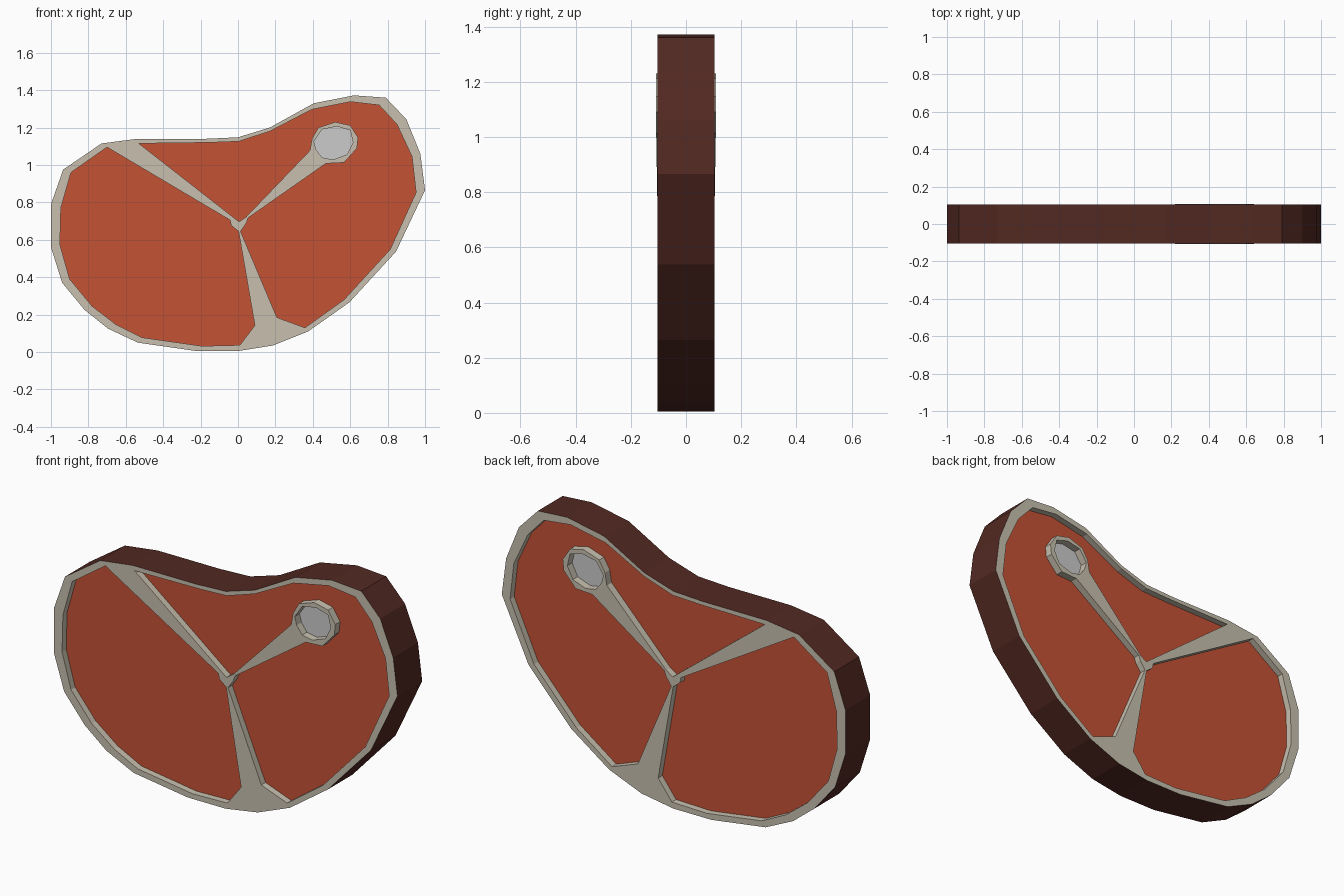
import bpy, bmesh
from mathutils import Vector

if "Cube" in bpy.data.objects:
    bpy.data.objects.remove(bpy.data.objects["Cube"])

HALF = 0.103      # half thickness of the slab
RECESS = 0.035    # depth of the meat below the fat
BONE = Vector((0.515, 1.12))

# Profiles in the x-z plane
outline = [(-1, .79), (-.935, .975), (-.73, 1.115), (-.54, 1.14), (-.175, 1.14),
           (0, 1.148), (.17, 1.2), (.405, 1.33), (.62, 1.372), (.79, 1.36),
           (.90, 1.245), (.975, 1.06), (1, .865), (.845, .537), (.595, .265),
           (.375, .11), (.187, .035), (0, .005), (-.22, .005), (-.535, .05),
           (-.695, .125), (-.82, .225), (-.94, .37), (-1, .56)]
left_meat = [(-.70, 1.095), (-.893, .96), (-.947, .77), (-.952, .575), (-.9, .39),
             (-.78, .245), (-.652, .147), (-.513, .078), (-.193, .032), (.01, .037),
             (.09, .142), (.003, .645), (-.037, .677), (-.042, .705)]
right_meat = [(-.53, 1.115), (-.15, 1.12), (.005, 1.126), (.17, 1.18), (.395, 1.297),
              (.6, 1.338), (.755, 1.32), (.85, 1.217), (.93, 1.045), (.952, .853),
              (.813, .548), (.567, .28), (.358, .13), (.208, .185), (.014, .645),
              (.045, .69), (.055, .718), (.47, 1.008), (.567, 1.013), (.636, 1.09),
              (.642, 1.147), (.6, 1.212), (.52, 1.23), (.43, 1.2), (.396, 1.142),
              (.385, 1.078), (.043, .722), (.005, .697)]
marrow = [(.417, 1.083), (.406, 1.126), (.449, 1.19), (.53, 1.206), (.6, 1.185),
          (.615, 1.12), (.583, 1.056), (.508, 1.029), (.449, 1.04)]

RIND, FAT, MEAT, CORE = range(4)
bm = bmesh.new()


def loop(points, y, lift=0.0):
    """Closed loop of edges at depth y; the bone ring is lifted a little."""
    vs = []
    for x, z in points:
        near = (Vector((x, z)) - BONE).length < 0.17
        vs.append(bm.verts.new((x, y + (lift if near else 0), z)))
    es = [bm.edges.new((vs[i - 1], vs[i])) for i in range(len(vs))]
    return vs, es


def bridge(a, b, mat):
    for i in range(len(a)):
        bm.faces.new((a[i - 1], a[i], b[i], b[i - 1])).material_index = mat


def fill(edges, mat, side):
    res = bmesh.ops.triangle_fill(bm, edges=edges, use_beauty=True, normal=(0, side, 0))
    for f in res["geom"]:
        if isinstance(f, bmesh.types.BMFace):
            f.material_index = mat


rims = []
for side in (-1, 1):
    rim, edges = loop(outline, side * HALF)
    rims.append(rim)
    cap_edges = list(edges)
    # Recessed pockets with fat-coloured walls
    for pts, mat in ((left_meat, MEAT), (right_meat, MEAT), (marrow, CORE)):
        top, top_edges = loop(pts, side * HALF, side * 0.005)
        floor, floor_edges = loop(pts, side * (HALF - RECESS))
        bridge(top, floor, FAT)
        fill(floor_edges, mat, side)
        cap_edges += top_edges
    fill(cap_edges, FAT, side)
bridge(rims[0], rims[1], RIND)
bmesh.ops.recalc_face_normals(bm, faces=bm.faces)

# Split the closed slab into named parts
parts = [("rind", (.085, .022, .016, 1)), ("fat_and_bone", (.58, .53, .43, 1)),
         ("meat", (.56, .085, .035, 1)), ("marrow_core", None)]
for index, (name, color) in enumerate(parts):
    part = bm.copy()
    bmesh.ops.delete(part, geom=[f for f in part.faces if f.material_index != index],
                     context='FACES')
    for f in part.faces:
        f.material_index = 0
    bmesh.ops.dissolve_limit(part, angle_limit=0.002, verts=[], edges=part.edges)
    me = bpy.data.meshes.new(name)
    part.to_mesh(me)
    part.free()
    if color:
        m = bpy.data.materials.new(name)
        m.diffuse_color = color
        m.use_nodes = True
        m.node_tree.nodes["Principled BSDF"].inputs["Base Color"].default_value = m.diffuse_color
        me.materials.append(m)
    bpy.context.collection.objects.link(bpy.data.objects.new(name, me))
bm.free()
